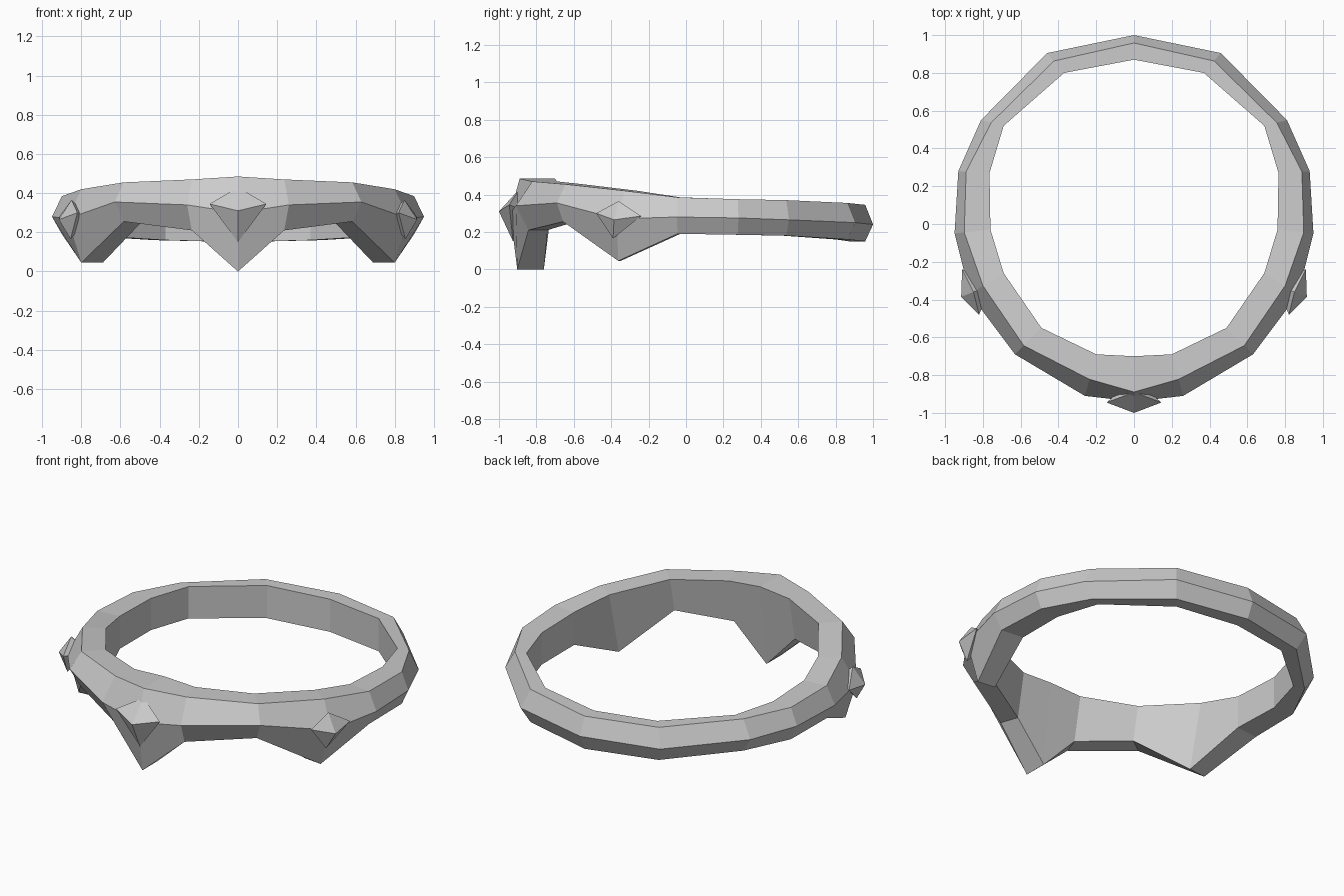
import bpy, bmesh
from mathutils import Vector

if "Cube" in bpy.data.objects:
    bpy.data.objects.remove(bpy.data.objects["Cube"])

# Half-ring stations, front to back:
# ridge x, y, z | inner x, y | bevel fraction | top z | bottom z | inner lower y shift
STATIONS = [
    (0.00, -0.94, 0.30, 0.00, -0.70, 0.21, 0.485, 0.00, -0.06),
    (0.26, -0.91, 0.34, 0.20, -0.69, 0.40, 0.47, 0.21, -0.05),
    (0.63, -0.69, 0.355, 0.49, -0.55, 0.33, 0.455, 0.255, -0.04),
    (0.87, -0.37, 0.27, 0.69, -0.26, 0.39, 0.42, 0.045, -0.09),
    (0.95, -0.05, 0.28, 0.76, -0.03, 0.27, 0.385, 0.19, 0.0),
    (0.93, 0.28, 0.275, 0.765, 0.27, 0.25, 0.375, 0.185, 0.0),
    (0.81, 0.55, 0.265, 0.69, 0.52, 0.45, 0.37, 0.18, 0.0),
    (0.46, 0.905, 0.25, 0.37, 0.80, 0.40, 0.355, 0.16, 0.0),
    (0.00, 1.00, 0.24, 0.00, 0.87, 0.32, 0.345, 0.15, 0.0),
]


def section(rx, ry, rz, ix, iy, f, top, bottom, dy):
    """Five-sided band section: ridge, two bevelled edges, two inner edges."""
    ridge, inner = Vector((rx, ry, 0)), Vector((ix, iy, 0))
    low = inner + Vector((0, dy, 0))
    up = Vector((0, 0, 1))
    return [ridge + up * rz,
            ridge.lerp(inner, f) + up * top,
            inner + up * top,
            low + up * bottom,
            ridge.lerp(low, f) + up * bottom]


def finish(name, bm, mirror):
    bmesh.ops.recalc_face_normals(bm, faces=bm.faces)
    mesh = bpy.data.meshes.new(name)
    bm.to_mesh(mesh)
    bm.free()
    ob = bpy.data.objects.new(name, mesh)
    bpy.context.collection.objects.link(ob)
    if mirror:
        mod = ob.modifiers.new("Mirror", 'MIRROR')
        mod.use_clip = True
    return ob


def hull(name, points, mirror=False):
    bm = bmesh.new()
    for p in points:
        bm.verts.new(p)
    bmesh.ops.convex_hull(bm, input=bm.verts)
    return finish(name, bm, mirror)


# Faceted band with pointed drops at the front and sides
bm = bmesh.new()
rings = [[bm.verts.new(p) for p in section(*s)] for s in STATIONS]
for a, b in zip(rings, rings[1:]):
    for i in range(5):
        j = (i + 1) % 5
        bm.faces.new((a[i], a[j], b[j], b[i]))
finish("band", bm, True)

# Raised stone on the front point
hull("front_stone", [(0, -1.0, 0.31), (0.145, -0.945, 0.345), (-0.145, -0.945, 0.345),
                     (0, -0.89, 0.43), (0, -0.925, 0.15), (0, -0.82, 0.3)])

# Raised stones on the side points
hull("side_stone", [(0.915, -0.385, 0.265), (0.82, -0.48, 0.30), (0.91, -0.24, 0.285),
                    (0.85, -0.36, 0.365), (0.855, -0.39, 0.165), (0.76, -0.33, 0.28)], True)
